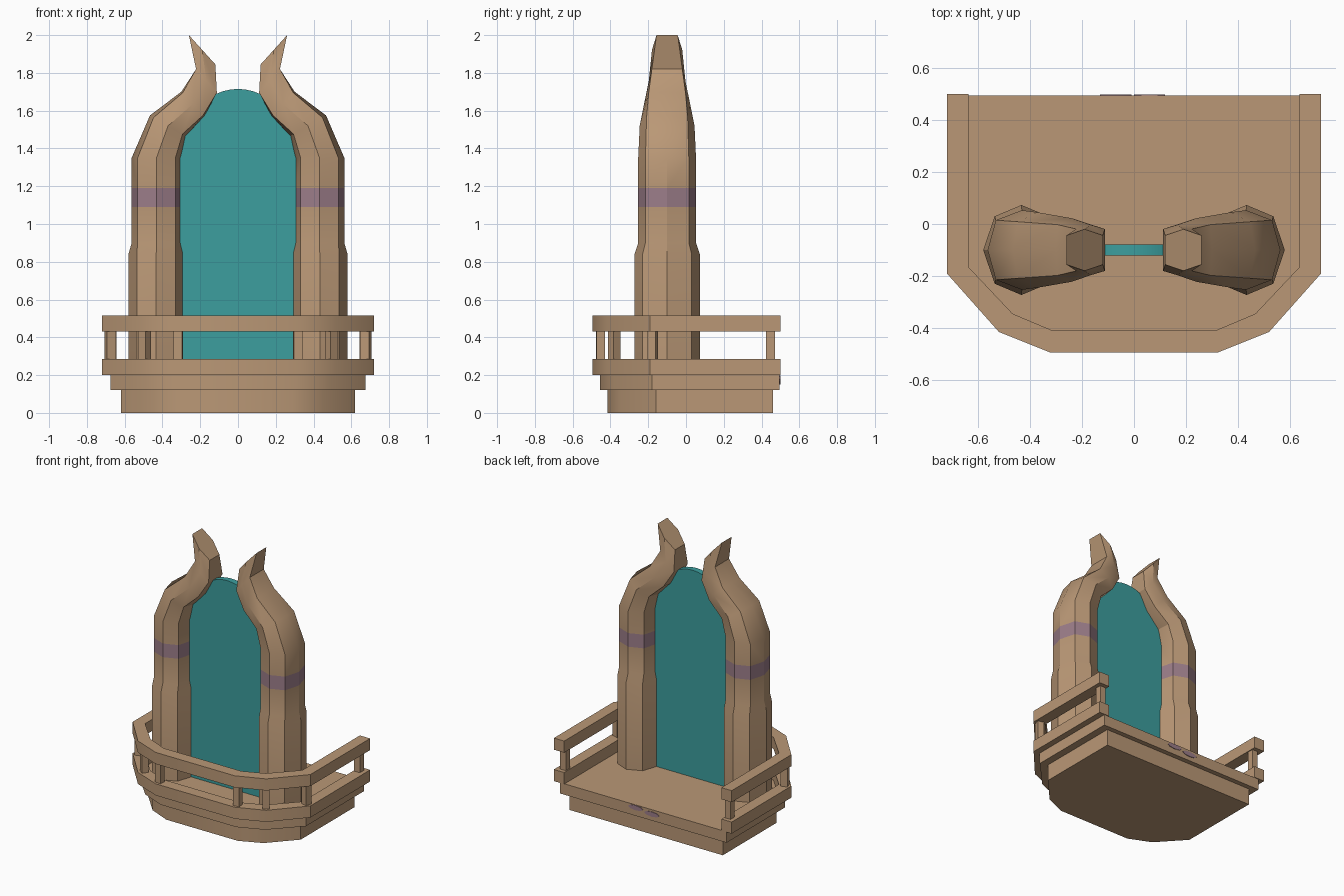
import bpy, bmesh
from math import radians, atan2, cos, sin, pi
from mathutils import Matrix, Vector

if "Cube" in bpy.data.objects:
    bpy.data.objects.remove(bpy.data.objects["Cube"], do_unlink=True)


def material(name, rgb):
    m = bpy.data.materials.new(name)
    m.use_nodes = True
    m.diffuse_color = (*rgb, 1)
    m.node_tree.nodes["Principled BSDF"].inputs["Base Color"].default_value = (*rgb, 1)
    return m


TAN = material("tan_stone", (0.49, 0.313, 0.181))
TEAL = material("teal_portal", (0.045, 0.342, 0.342))
PURPLE = material("dusty_purple", (0.33, 0.205, 0.25))


def finish(name, bm, *mats):
    bmesh.ops.recalc_face_normals(bm, faces=bm.faces)
    mesh = bpy.data.meshes.new(name)
    bm.to_mesh(mesh)
    bm.free()
    obj = bpy.data.objects.new(name, mesh)
    bpy.context.collection.objects.link(obj)
    for m in mats:
        mesh.materials.append(m)
    bpy.ops.object.select_all(action="DESELECT")
    obj.select_set(True)
    bpy.context.view_layer.objects.active = obj
    bpy.ops.object.shade_smooth_by_angle(angle=radians(30))
    return obj


def loft(bm, rings):
    """Skin a stack of equal rings and cap both ends."""
    rows = [[bm.verts.new(p) for p in ring] for ring in rings]
    n = len(rows[0])
    for a, b in zip(rows, rows[1:]):
        for i in range(n):
            j = (i + 1) % n
            bm.faces.new((a[i], a[j], b[j], b[i]))
    bm.faces.new(rows[0][::-1])
    bm.faces.new(rows[-1])


def prism(name, outline, z0, z1, mat):
    bm = bmesh.new()
    loft(bm, [[(x, y, z) for x, y in outline] for z in (z0, z1)])
    return finish(name, bm, mat)


def mirrored(half):
    return half + [(-x, y) for x, y in reversed(half)]


# Stepped platform
lower = [(0.62, 0.46), (0.62, -0.16), (0.45, -0.345), (0.29, -0.415)]
floor = [(0.675, 0.495), (0.675, -0.18), (0.485, -0.38), (0.305, -0.455)]
prism("platform_base", mirrored(lower), 0, 0.12, TAN)
prism("platform_floor", mirrored(floor), 0.12, 0.2, TAN)

# Curb and hand rail, open at the back
outer = [(0.72, 0.5), (0.72, -0.19), (0.52, -0.415), (0.32, -0.495)]
inner = [(0.637, 0.5), (0.637, -0.165), (0.467, -0.345), (0.313, -0.41)]
u_shape = mirrored(outer) + mirrored(inner)[::-1]
prism("curb", u_shape, 0.2, 0.285, TAN)
prism("hand_rail", u_shape, 0.43, 0.515, TAN)

# Rail posts, turned to face outwards at each corner
spots = [(0.667, 0.447, 0)]
for (ox, oy), (ix, iy) in zip(outer[1:], inner[1:]):
    spots.append(((ox + ix) / 2, (oy + iy) / 2, atan2(oy - iy, ox - ix)))
for side, label in ((1, "left"), (-1, "right")):
    for i, (x, y, turn) in enumerate(spots):
        bm = bmesh.new()
        bmesh.ops.create_cube(bm, size=1, matrix=(
            Matrix.Translation((side * x, y, 0.357))
            @ Matrix.Rotation(side * turn, 4, "Z")
            @ Matrix.Diagonal((0.046, 0.046, 0.16, 1))))
        finish(f"{label}_rail_post_{i + 1}", bm, TAN)

# Curved pillars: outer x, z, inner x, z, half depth, corner along, corner across
BAND = (1.09, 1.19)
SHAFT = (0.563, 0.30, 0.153)
sections = [(0.58, 0.2, 0.286, 0.2, 0.173, 0.7, 0.75),
            (0.58, 0.84, 0.286, 0.84, 0.173, 0.7, 0.75)]
for z in (0.90, *BAND, 1.35):
    sections.append((SHAFT[0], z, SHAFT[1], z, SHAFT[2], 0.76, 0.75))
sections += [(0.466, 1.575, 0.275, 1.465, 0.145, 0.8, 0.75),
             (0.30, 1.70, 0.178, 1.57, 0.122, 0.9, 0.8),
             (0.222, 1.82, 0.112, 1.695, 0.097, 1, 0.83),
             (0.26, 2.0, 0.12, 1.845, 0.08, 1, 0.7)]


def pillar_ring(side, ox, oz, ix, iz, depth, along, across):
    shape = [(1, 0), (along, across), (0, 1), (-along, across),
             (-1, 0), (-along, -across), (0, -1), (along, -across)]
    a, b = Vector((ox, oz)), Vector((ix, iz))
    ring = []
    for u, v in shape:
        p = (a + b) / 2 + (a - b) / 2 * u
        ring.append((side * p.x, -0.1 + depth * v, p.y))
    return ring


for side, label in ((1, "left"), (-1, "right")):
    bm = bmesh.new()
    loft(bm, [pillar_ring(side, *s) for s in sections])
    for f in bm.faces:
        if BAND[0] < f.calc_center_median().z < BAND[1]:
            f.material_index = 1
    finish(f"{label}_pillar", bm, TAN, PURPLE)

# Arched portal panel between the pillars
arch = [(0.31, 0.2)]
arch += [(0.31 * cos(pi * i / 24), 1.35 + 0.365 * sin(pi * i / 24)) for i in range(25)]
arch += [(-0.31, 0.2)]
bm = bmesh.new()
loft(bm, [[(x, y, z) for x, z in arch] for y in (-0.122, -0.078)])
finish("portal_panel", bm, TEAL)

# Small painted marks on the back edge of the floor
for i, x in enumerate((0.06, -0.07)):
    bm = bmesh.new()
    bmesh.ops.create_cone(bm, cap_ends=True, segments=8, radius1=1, radius2=1, depth=1, matrix=(
        Matrix.Translation((x, 0.496, 0.18 - 0.012 * i))
        @ Matrix.Rotation(pi / 2, 4, "X")
        @ Matrix.Diagonal((0.06, 0.018, 0.006, 1))))
    finish(f"edge_mark_{i + 1}", bm, PURPLE)
